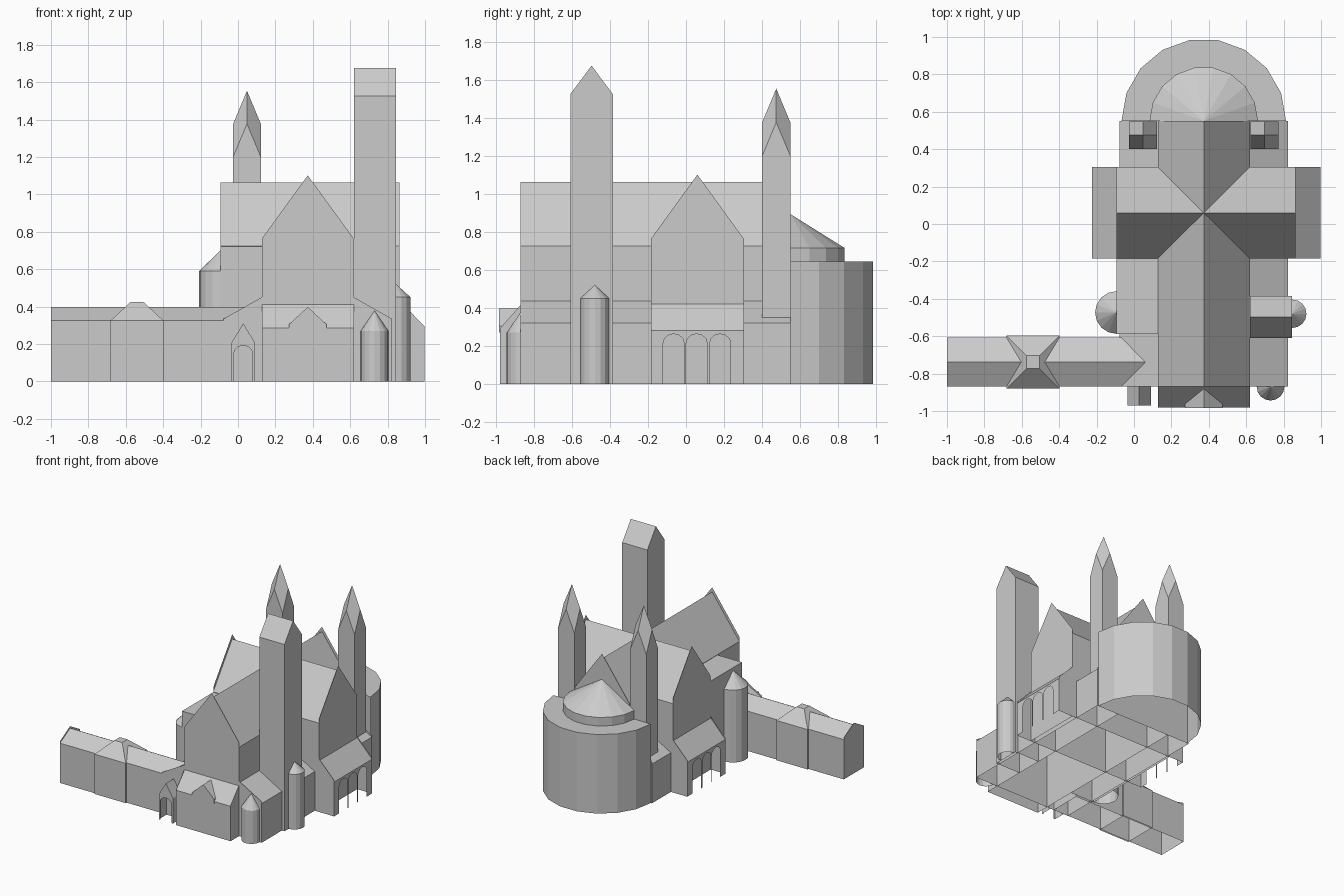
import bpy, bmesh
from math import sin, cos, pi, radians

if "Cube" in bpy.data.objects:
    bpy.data.objects.remove(bpy.data.objects["Cube"])

CX = 0.373  # axis of the nave


def polys(name, faces):
    """Object from a list of polygons given as 3D points."""
    bm = bmesh.new()
    for f in faces:
        bm.faces.new([bm.verts.new(p) for p in f])
    bmesh.ops.remove_doubles(bm, verts=bm.verts, dist=0.0005)
    bmesh.ops.recalc_face_normals(bm, faces=bm.faces)
    me = bpy.data.meshes.new(name)
    bm.to_mesh(me)
    bm.free()
    ob = bpy.data.objects.new(name, me)
    bpy.context.collection.objects.link(ob)
    return ob


def prism(name, prof, axis, a, b, lift=0.0, lift_ends=(True, True), extra=()):
    """Open-bottomed block: a profile swept along x or y; end walls may stand above the roof."""
    def at(p, t, up=0.0):
        z = p[1] + up if p[1] > 0 else p[1]
        return (p[0], t, z) if axis == 'y' else (t, p[0], z)
    fs = [[at(p, a), at(q, a), at(q, b), at(p, b)] for p, q in zip(prof, prof[1:])]
    for t, l in zip((a, b), lift_ends):
        fs.append([at(p, t, lift if l else 0) for p in prof])
    return polys(name, fs + list(extra))


def house(c, w, eave, ridge):
    return [(c - w, 0), (c - w, eave), (c, ridge), (c + w, eave), (c + w, 0)]


def turret(name, cx, cy, r, h, top, a0, n=8, r_in=None, z0=0.0):
    """Half-round wall with a cone, or with a flat ledge to r_in."""
    def ring(rad, z):
        return [(cx + rad * cos(radians(a0) + pi * i / n),
                 cy + rad * sin(radians(a0) + pi * i / n), z) for i in range(n + 1)]
    lo, hi = ring(r, z0), ring(r, h)
    fs = [[lo[i], lo[i + 1], hi[i + 1], hi[i]] for i in range(n)]
    if r_in is not None:
        inn = ring(r_in, h)
        fs += [[hi[i], hi[i + 1], inn[i + 1], inn[i]] for i in range(n)]
    else:
        fs += [[hi[i], hi[i + 1], (cx, cy, top)] for i in range(n)]
    return polys(name, fs)


def arch(c, hw, spring, n=6, rise=None):
    """Arch opening outline from left foot to right foot."""
    rise = hw if rise is None else rise
    return [(c - hw, 0)] + [(c - hw * cos(pi * i / n), spring + rise * sin(pi * i / n))
                            for i in range(n + 1)] + [(c + hw, 0)]


# nave and transept with gable walls above the roofs
prism("nave", house(CX, 0.246, 0.725, 1.063), 'y', -0.87, 0.55, 0.038)
prism("transept", house(0.06, 0.245, 0.725, 1.063), 'x', -0.094, 0.863, 0.038)

# side aisles, side porches with three arches, rear spires
for side, label in ((-1, "left"), (1, "right")):
    def X(d):
        return CX + side * d
    prism(label + "_aisle", [(X(0.246), 0), (X(0.246), 0.435), (X(0.45), 0.32), (X(0.45), 0)],
          'y', -0.87, 0.55, 0.015)

    xi, xo = (0.863, 0.997) if side > 0 else (-0.094, -0.225)
    y0, y1 = -0.185, 0.305
    fs = [[(xi, y0, 0.42), (xi, y1, 0.42), (xo, y1, 0.28), (xo, y0, 0.28)]]
    for y in (y0, y1):
        fs.append([(xi, y, 0), (xi, y, 0.432), (xo, y, 0.295), (xo, y, 0)])
    wall = [(y1, 0), (y1, 0.28), (y0, 0.28), (y0, 0)]
    for c in (-0.065, 0.056, 0.18):
        wall += arch(c, 0.055, 0.215, rise=0.048)
    fs.append([(xo, y, z) for y, z in wall])
    polys(label + "_porch", fs)

    # spire: four gables under a diamond-faced helm roof
    sx, sy, w = X(0.325), 0.475, 0.074
    co = [(sx + w * i, sy + w * j) for i, j in ((-1, -1), (1, -1), (1, 1), (-1, 1))]
    mid = [((co[i][0] + co[(i + 1) % 4][0]) / 2, (co[i][1] + co[(i + 1) % 4][1]) / 2)
           for i in range(4)]
    fs = []
    for i in range(4):
        a, b, m = co[i], co[(i + 1) % 4], mid[i]
        fs.append([(*a, 0.347), (*b, 0.347), (*b, 1.2), (*m, 1.377), (*a, 1.2)])
        p = mid[i - 1]
        fs.append([(*a, 1.2), (*m, 1.377), (sx, sy, 1.554), (*p, 1.377)])
    polys(label + "_spire", fs)

# bell tower and unfinished stump tower
prism("bell_tower", house(-0.497, 0.112, 1.525, 1.675), 'x', 0.619, 0.846)
prism("stump_tower", [(-0.094, 0), (-0.094, 0.722), (0.127, 0.722), (0.127, 0)],
      'y', -0.588, -0.185)

# half-round stair turrets
turret("left_stair_turret", -0.094, -0.473, 0.114, 0.59, 0.70, 90)
turret("tower_stair_turret", 0.846, -0.48, 0.076, 0.45, 0.52, -90)
turret("front_turret", 0.73, -0.87, 0.074, 0.27, 0.378, 180)

# apse: low ambulatory with ledge, drum and cone behind it
turret("ambulatory", CX, 0.55, 0.44, 0.645, 0, 0, n=9, r_in=0.28)
turret("apse_drum", CX, 0.55, 0.29, 0.715, 0.893, 0, n=9, z0=0.64)

# front porch with a small gablet
x0, x1 = CX - 0.246, CX + 0.246
prism("front_porch", [(-0.87, 0), (-0.87, 0.41), (-0.98, 0.285), (-0.98, 0)], 'x', x0, x1, 0.006)
g = [(CX - 0.1, 0.27), (CX - 0.1, 0.305), (CX, 0.398), (CX + 0.1, 0.305), (CX + 0.1, 0.27)]
prism("front_gablet", g, 'y', -0.983, -0.88)

# small gabled doorway with an open arch
dx, dw, dy = 0.028, 0.064, -0.97
roof = house(dx, dw, 0.205, 0.31)
fs = [[(p[0], dy, p[1]), (q[0], dy, q[1]), (q[0], -0.87, q[1]), (p[0], -0.87, p[1])]
      for p, q in zip(roof, roof[1:])]
fs.append([(p[0], dy, p[1]) for p in roof[::-1] + arch(dx, 0.05, 0.15, rise=0.042)])
polys("doorway", fs)

# long side wing with a square pavilion
prism("side_wing", house(-0.738, 0.13, 0.325, 0.398), 'x', -1.0, 0.06, 0.015, (True, False))
px, py = -0.54, -0.738
rings = [[(px + i * w, py + j * w, z) for i, j in ((-1, -1), (1, -1), (1, 1), (-1, 1))]
         for w, z in ((0.141, 0), (0.141, 0.325), (0.034, 0.425))]
fs = [[lo[i], lo[(i + 1) % 4], hi[(i + 1) % 4], hi[i]]
      for lo, hi in zip(rings, rings[1:]) for i in range(4)]
polys("wing_pavilion", fs + [rings[2]])
